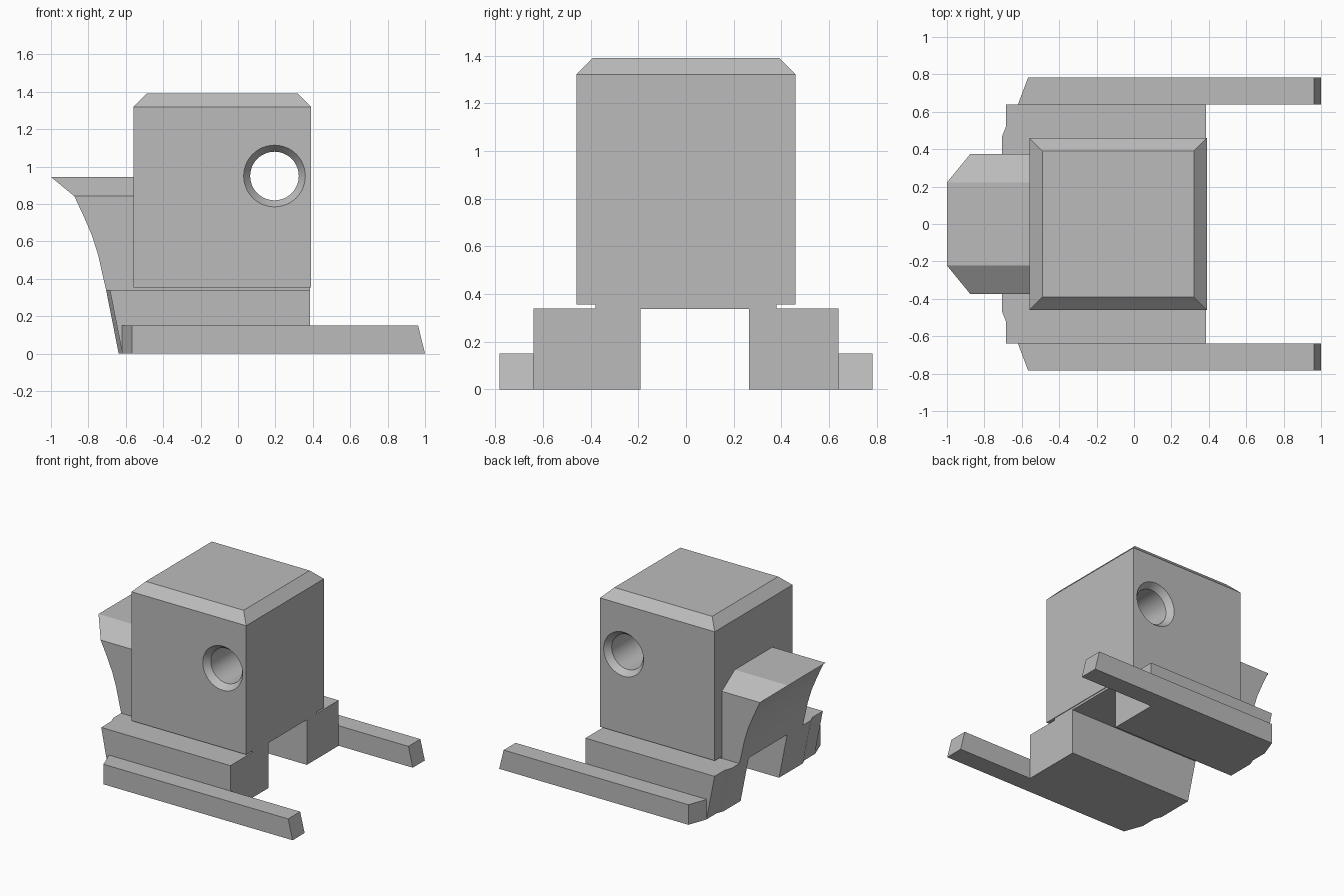
import bpy, bmesh
from mathutils import Vector

if "Cube" in bpy.data.objects:
    bpy.data.objects.remove(bpy.data.objects["Cube"], do_unlink=True)

grey = bpy.data.materials.new("plain grey")
grey.use_nodes = True
grey.diffuse_color = (0.5, 0.5, 0.5, 1)
grey.node_tree.nodes["Principled BSDF"].inputs["Base Color"].default_value = (0.5, 0.5, 0.5, 1)


def finish(name, bm):
    bmesh.ops.recalc_face_normals(bm, faces=bm.faces[:])
    mesh = bpy.data.meshes.new(name)
    bm.to_mesh(mesh)
    bm.free()
    mesh.materials.append(grey)
    obj = bpy.data.objects.new(name, mesh)
    bpy.context.collection.objects.link(obj)
    return obj


def prism(name, outline, axis, lo, hi, adjust=None):
    """Extrude a 2D outline along an axis; adjust may move each vertex."""
    bm = bmesh.new()
    verts = []
    for a, b in outline:
        co = [a, b]
        co.insert(axis, lo)
        verts.append(bm.verts.new(co))
    face = bm.faces.new(verts)
    out = bmesh.ops.extrude_face_region(bm, geom=[face])
    shift = Vector((0, 0, 0))
    shift[axis] = hi - lo
    bmesh.ops.translate(bm, verts=[v for v in out["geom"] if isinstance(v, bmesh.types.BMVert)], vec=shift)
    if adjust:
        for v in bm.verts:
            adjust(v.co)
    return finish(name, bm)


def box(name, x, y, z):
    return prism(name, [(x[0], y[0]), (x[1], y[0]), (x[1], y[1]), (x[0], y[1])], 2, *z)


def boolean(obj, cutter, operation):
    mod = obj.modifiers.new("cut", "BOOLEAN")
    mod.operation, mod.solver, mod.object = operation, "EXACT", cutter
    bpy.ops.object.select_all(action="DESELECT")
    bpy.context.view_layer.objects.active = obj
    obj.select_set(True)
    bpy.ops.object.modifier_apply(modifier=mod.name)
    bpy.data.objects.remove(cutter, do_unlink=True)
    bpy.ops.object.shade_smooth_by_angle(angle=0.5)


# Main block: a box plus a tapered cap that forms the chamfered top edge
BEVEL = 0.07
X0, X1, Y, SHOULDER, TOP = -0.56, 0.39, 0.46, 1.32, 1.39
bm = bmesh.new()
rings = []
for z, inset in ((0.355, 0), (SHOULDER, 0), (TOP, BEVEL)):
    xa, xb, y = X0 + inset, X1 - inset, Y - inset
    rings.append([bm.verts.new((px, py, z)) for px, py in ((xa, -y), (xb, -y), (xb, y), (xa, y))])
for low, high in zip(rings, rings[1:]):
    for i in range(4):
        j = (i + 1) % 4
        bm.faces.new((low[i], low[j], high[j], high[i]))
bm.faces.new(rings[0])
bm.faces.new(rings[-1])
body = finish("main_block", bm)

# Cross hole with countersunk mouths, lathed along y
SEGMENTS = 48
bm = bmesh.new()
rings = []
for y, r in ((-0.5, 0.196), (-0.415, 0.13), (0.415, 0.13), (0.5, 0.196)):
    circle = bmesh.ops.create_circle(bm, segments=SEGMENTS, radius=r)["verts"]
    for v in circle:
        v.co = (0.195 + v.co.x, y, 0.95 + v.co.y)
    rings.append(circle)
for low, high in zip(rings, rings[1:]):
    for i in range(SEGMENTS):
        j = (i + 1) % SEGMENTS
        bm.faces.new((low[i], low[j], high[j], high[i]))
bm.faces.new(rings[0])
bm.faces.new(rings[-1])
boolean(body, finish("hole_cutter", bm), "DIFFERENCE")

# Curved prow: side profile intersected with its chamfered cross-section
profile = [(X0, 0.34), (-0.705, 0.34), (-0.727, 0.435), (-0.747, 0.525),
           (-0.78, 0.63), (-0.825, 0.735), (-0.875, 0.842), (-1.0, 0.945), (X0, 0.945)]
prow = prism("curved_prow", profile, 1, -0.5, 0.5)
section = [(-0.375, 0.2), (0.375, 0.2), (0.375, 0.842), (0.222, 0.945), (0.222, 1.0),
           (-0.222, 1.0), (-0.222, 0.945), (-0.375, 0.842)]
boolean(prow, prism("prow_section", section, 0, -1.2, -0.3), "INTERSECT")

# Thin neck between the block and the base, leaving a narrow side slot
box("neck", (X0, 0.385), (-0.38, 0.38), (0.34, 0.355))


def rake(co):
    # the front end of each base rail leans back towards the ground
    if co.x < 0 and co.z < 0.1:
        co.x += 0.067


for side, label, inner in ((1, "left", 0.265), (-1, "right", 0.19)):
    # Base rail with a slightly stepped front
    plan = [(-0.705, inner), (-0.705, 0.47), (-0.685, 0.52), (-0.685, 0.64), (0.385, 0.64), (0.385, inner)]
    prism(label + "_base_rail", [(x, side * y) for x, y in plan], 2, 0, 0.34, rake)

    # Long outer skid with an angled front and a sloped tip
    def slope_tip(co):
        if co.x > 0.9 and co.z > 0.1:
            co.x -= 0.037

    plan = [(-0.62, 0.64), (-0.567, 0.782), (1.0, 0.782), (1.0, 0.64)]
    prism(label + "_skid", [(x, side * y) for x, y in plan], 2, 0, 0.15, slope_tip)

# Roof over the channel between the rails
box("channel_roof", (-0.70, 0.385), (-0.19, 0.265), (0.338, 0.342))
